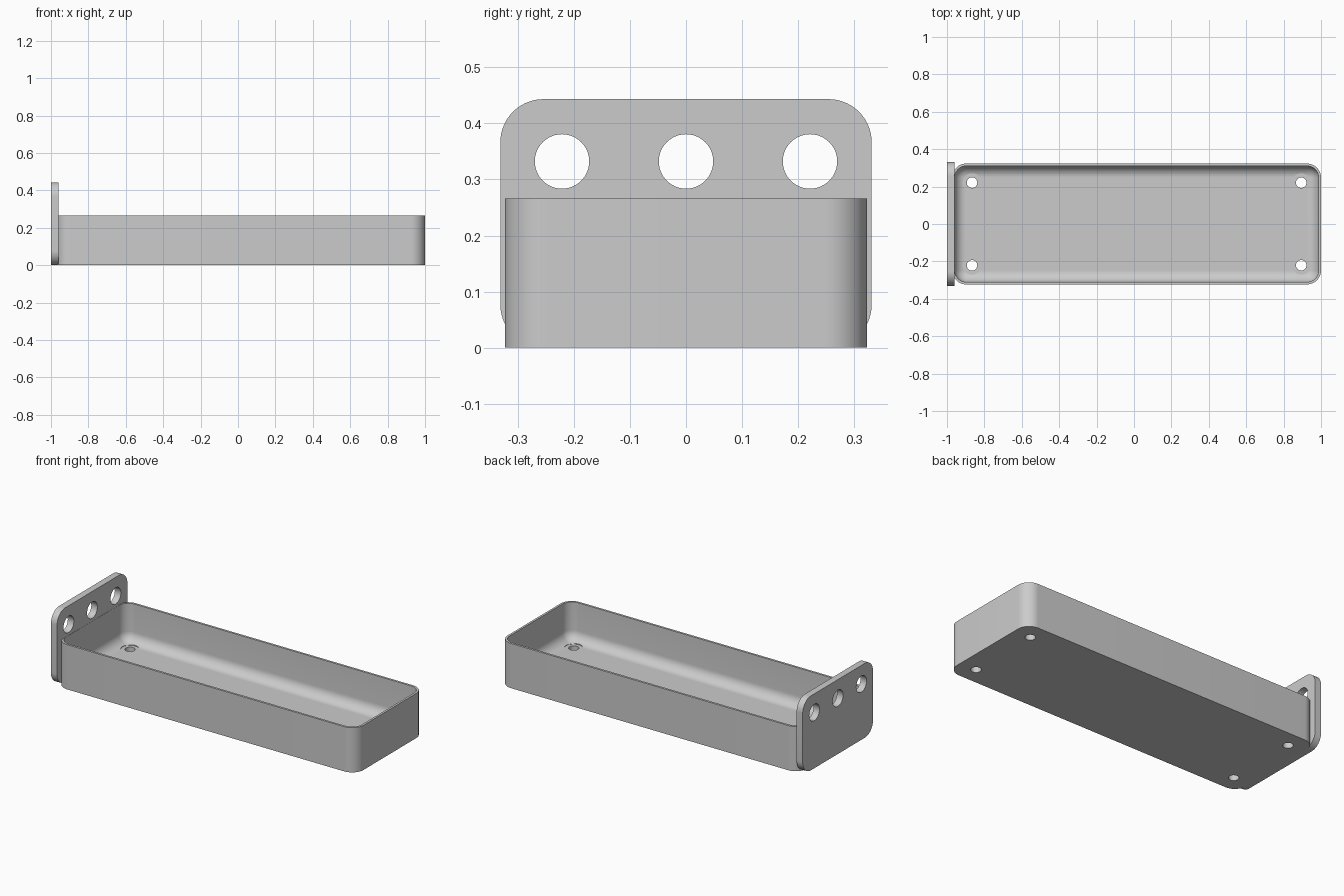
import bpy, bmesh, math
from mathutils import Matrix, Vector

cube = bpy.data.objects.get("Cube")
if cube:
    bpy.data.objects.remove(cube, do_unlink=True)

grey = bpy.data.materials.new("plain grey")
grey.use_nodes = True
COLOUR = (0.6, 0.6, 0.6, 1)
grey.diffuse_color = COLOUR
grey.node_tree.nodes["Principled BSDF"].inputs["Base Color"].default_value = COLOUR

SEGMENTS = 14


def rounded_rect(half_x, half_y, radius, height):
    """Closed counter-clockwise outline with rounded corners."""
    points = []
    for quarter, (sx, sy) in enumerate(((1, 1), (-1, 1), (-1, -1), (1, -1))):
        for i in range(SEGMENTS + 1):
            a = (quarter + i / SEGMENTS) * math.pi / 2
            points.append(Vector((sx * (half_x - radius) + radius * math.cos(a),
                                  sy * (half_y - radius) + radius * math.sin(a),
                                  height)))
    return points


def circle(radius, height):
    count = 4 * SEGMENTS
    return [Vector((radius * math.cos(i * math.tau / count),
                    radius * math.sin(i * math.tau / count), height))
            for i in range(count)]


def loft(bm, outlines, matrix):
    """Skin successive outlines and cap both ends."""
    rings = [[bm.verts.new(matrix @ p) for p in outline] for outline in outlines]
    n = len(rings[0])
    for low, high in zip(rings, rings[1:]):
        for i in range(n):
            j = (i + 1) % n
            bm.faces.new((low[i], low[j], high[j], high[i]))
    bm.faces.new(rings[0][::-1])
    bm.faces.new(rings[-1])


def make_object(name, solids):
    """Build one object from (outlines, matrix) pairs."""
    bm = bmesh.new()
    for outlines, matrix in solids:
        loft(bm, outlines, matrix)
    bmesh.ops.recalc_face_normals(bm, faces=bm.faces[:])
    mesh = bpy.data.meshes.new(name)
    bm.to_mesh(mesh)
    bm.free()
    mesh.materials.append(grey)
    obj = bpy.data.objects.new(name, mesh)
    bpy.context.collection.objects.link(obj)
    return obj


def cut_and_smooth(obj, cutter):
    """Subtract the cutter, discard it, and shade the curved faces smooth."""
    cutter.hide_render = True
    bpy.ops.object.select_all(action='DESELECT')
    obj.select_set(True)
    bpy.context.view_layer.objects.active = obj
    mod = obj.modifiers.new("holes", 'BOOLEAN')
    mod.object = cutter
    mod.solver = 'EXACT'
    bpy.ops.object.modifier_apply(modifier=mod.name)
    bpy.data.objects.remove(cutter, do_unlink=True)
    bpy.ops.object.shade_smooth_by_angle(angle=math.radians(30))


# Tray: thin walls, rounded corners and a fillet around the floor
HALF_X, HALF_Y, CORNER, HEIGHT = 0.986, 0.323, 0.075, 0.266
WALL, FLOOR, FILLET = 0.013, 0.04, 0.06
centre = Matrix.Translation((0.014, 0, 0))


def inset(amount, height):
    return rounded_rect(HALF_X - amount, HALF_Y - amount, CORNER - amount, height)


outlines = [inset(0, 0), inset(0, HEIGHT), inset(WALL, HEIGHT)]
for i in range(11):
    a = i / 10 * math.pi / 2
    outlines.append(inset(WALL + FILLET * (1 - math.cos(a)),
                          FLOOR + FILLET * (1 - math.sin(a))))
tray = make_object("tray", [(outlines, centre)])

# Screw holes with head clearance cut into the fillet
screw = [circle(0.028, -0.1), circle(0.028, FLOOR - 0.0005),
         circle(0.05, FLOOR - 0.0005), circle(0.05, 0.2)]
screws = [(screw, centre @ Matrix.Translation((sx * 0.88, sy * 0.221, 0)))
          for sx in (-1, 1) for sy in (-1, 1)]
cut_and_smooth(tray, make_object("screw_hole_cutter", screws))

# Upright end plate, drawn flat and turned to face along x
PLATE_HALF, PLATE_TOP, THICK = 0.331, 0.443, 0.04
turn = Matrix(((0, 0, 1, -1), (1, 0, 0, 0), (0, 1, 0, PLATE_TOP / 2), (0, 0, 0, 1)))
plate = make_object("end_plate", [(
    [rounded_rect(PLATE_HALF, PLATE_TOP / 2, 0.077, h) for h in (0, THICK)], turn)])

# Row of three round holes
bore = [circle(0.0485, -0.1), circle(0.0485, 0.1)]
bores = [(bore, turn @ Matrix.Translation((y, 0.332 - PLATE_TOP / 2, 0)))
         for y in (-0.221, 0, 0.221)]
cut_and_smooth(plate, make_object("plate_hole_cutter", bores))
